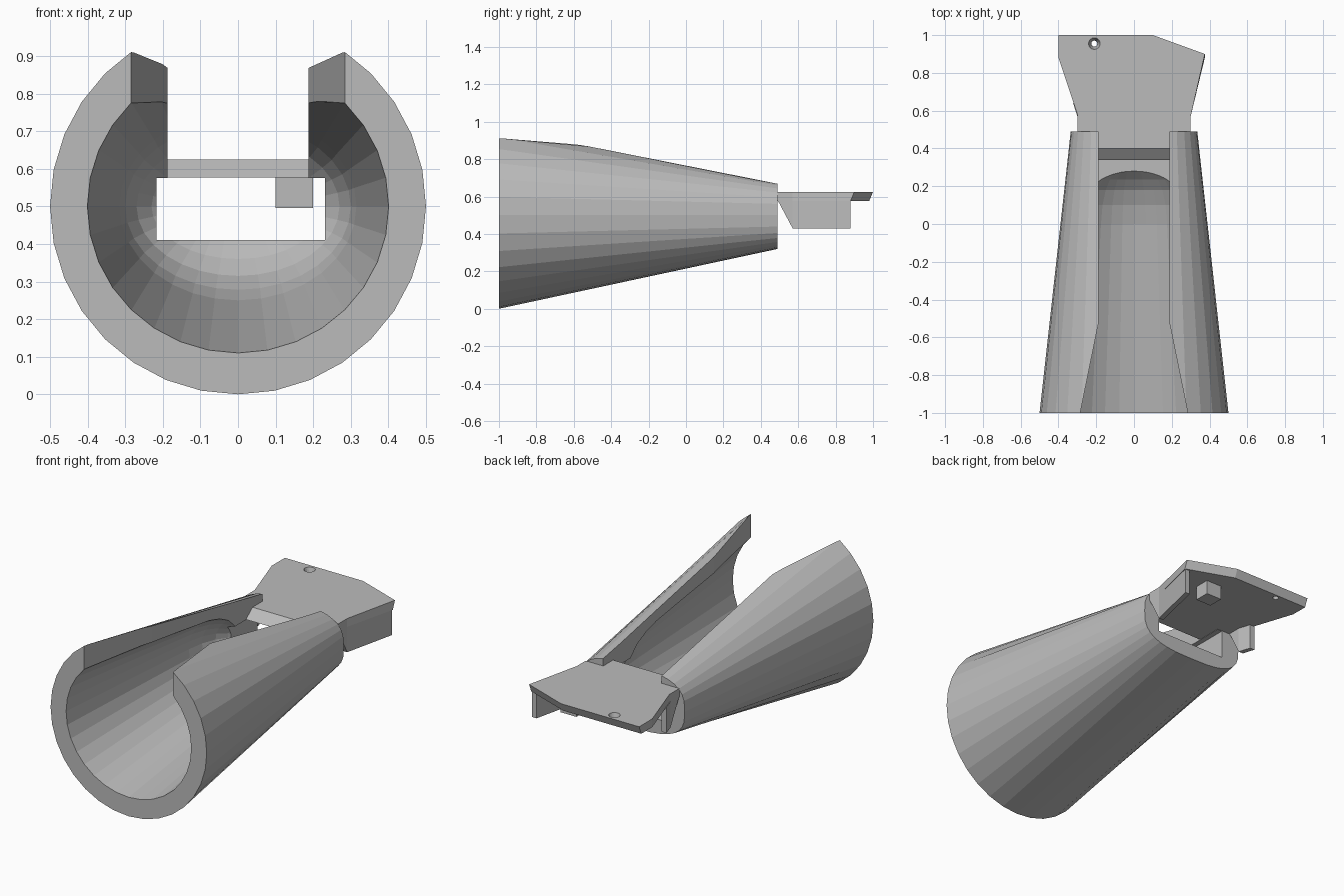
import bpy, bmesh, math

if "Cube" in bpy.data.objects:
    bpy.data.objects.remove(bpy.data.objects["Cube"])

grey = bpy.data.materials.new("plain grey")
grey.diffuse_color = (0.5, 0.5, 0.5, 1)
grey.use_nodes = True
grey.node_tree.nodes["Principled BSDF"].inputs["Base Color"].default_value = grey.diffuse_color


def finish(name, bm):
    bmesh.ops.recalc_face_normals(bm, faces=bm.faces)
    me = bpy.data.meshes.new(name)
    bm.to_mesh(me)
    bm.free()
    ob = bpy.data.objects.new(name, me)
    me.materials.append(grey)
    bpy.context.collection.objects.link(ob)
    return ob


def loft(name, rings, sides=32):
    """Rings of (y, half width, half height, exponent) centred on z = 0.5."""
    bm = bmesh.new()
    loops = []
    for y, rx, rz, n in rings:
        loop = []
        for i in range(sides):
            a = math.tau * i / sides
            c, s = math.cos(a), math.sin(a)
            x = math.copysign(abs(c) ** (2 / n), c) * rx
            z = math.copysign(abs(s) ** (2 / n), s) * rz
            loop.append(bm.verts.new((x, y, 0.5 + z)))
        loops.append(loop)
    for a, b in zip(loops, loops[1:]):
        for i in range(sides):
            j = (i + 1) % sides
            bm.faces.new((a[i], a[j], b[j], b[i]))
    bm.faces.new(loops[0])
    bm.faces.new(loops[-1])
    return finish(name, bm)


def prism(name, bottom, top):
    """Solid between two matching closed outlines of 3D points."""
    bm = bmesh.new()
    a = [bm.verts.new(p) for p in bottom]
    b = [bm.verts.new(p) for p in top]
    bm.faces.new(a)
    bm.faces.new(b)
    for i in range(len(a)):
        j = (i + 1) % len(a)
        bm.faces.new((a[i], a[j], b[j], b[i]))
    return finish(name, bm)


def box(name, x0, x1, y0, y1, z0, z1):
    o = [(x0, y0), (x1, y0), (x1, y1), (x0, y1)]
    return prism(name, [(x, y, z0) for x, y in o], [(x, y, z1) for x, y in o])


def cut(target, cutter):
    m = target.modifiers.new("cut", 'BOOLEAN')
    m.operation = 'DIFFERENCE'
    m.solver = 'EXACT'
    m.object = cutter
    bpy.context.view_layer.objects.active = target
    bpy.ops.object.modifier_apply(modifier=m.name)
    bpy.data.objects.remove(cutter)


# Tapered shell: round mouth, flattened far end
shell = loft("tapered_shell", [(-1, 0.5, 0.5, 2), (0.49, 0.335, 0.18, 3)])

# Hollow with a domed end
cut(shell, loft("cavity_cutter", [
    (-1.05, 0.405, 0.397, 2), (0, 0.315, 0.25, 2), (0.1, 0.30, 0.222, 2),
    (0.18, 0.27, 0.185, 2), (0.235, 0.23, 0.14, 2), (0.28, 0.185, 0.09, 2),
    (0.30, 0.10, 0.04, 2)]))

# Flared slot along the top
slot = [(-0.305, -1.1), (0.305, -1.1), (0.187, -0.52), (0.187, 0.6),
        (-0.187, 0.6), (-0.187, -0.52)]
cut(shell, prism("slot_cutter", [(x, y, 0.575) for x, y in slot],
                 [(x, y, 1.2) for x, y in slot]))

# Rectangular window through the end wall
cut(shell, box("window_cutter", -0.217, 0.232, 0.15, 0.6, 0.41, 0.5751))

# Plate with a tongue in the slot, bevelled at both ends
outline = [(-0.187, 0.34), (0.187, 0.34), (0.187, 0.49), (0.30, 0.49),
           (0.30, 0.57), (0.375, 0.90), (0.10, 1.0), (-0.40, 1.0),
           (-0.40, 0.88), (-0.30, 0.58), (-0.30, 0.49), (-0.187, 0.49)]
plate = prism("end_plate",
              [(x, y - (0.02 if y > 0.89 else 0), 0.577) for x, y in outline],
              [(x, y + (0.06 if y < 0.4 else 0), 0.625) for x, y in outline])

# Countersunk screw hole
bm = bmesh.new()
bmesh.ops.create_cone(bm, cap_ends=True, segments=16, radius1=0.012,
                      radius2=0.034, depth=0.07)
bmesh.ops.translate(bm, verts=bm.verts, vec=(-0.21, 0.955, 0.6))
cut(plate, finish("hole_cutter", bm))


# Skirts hanging from the plate edges
def skirt(name, side, slope, end, thick=0.03):
    def edge(y):
        return 0.30 + max(0, y - 0.57) * slope
    for part, pts in (("lead", [(0.49, 0.58), (0.57, 0.58), (0.57, 0.43)]),
                      ("wall", [(0.57, 0.58), (end, 0.58), (end, 0.43), (0.57, 0.43)])):
        prism(name + "_" + part,
              [(side * edge(y), y, z) for y, z in pts],
              [(side * (edge(y) - thick), y, z) for y, z in pts])


skirt("right_skirt", 1, 0.227, 0.88)
skirt("left_skirt", -1, 0.32, 0.64)

# Small block under the plate
box("under_block", 0.10, 0.20, 0.77, 0.86, 0.495, 0.58)
